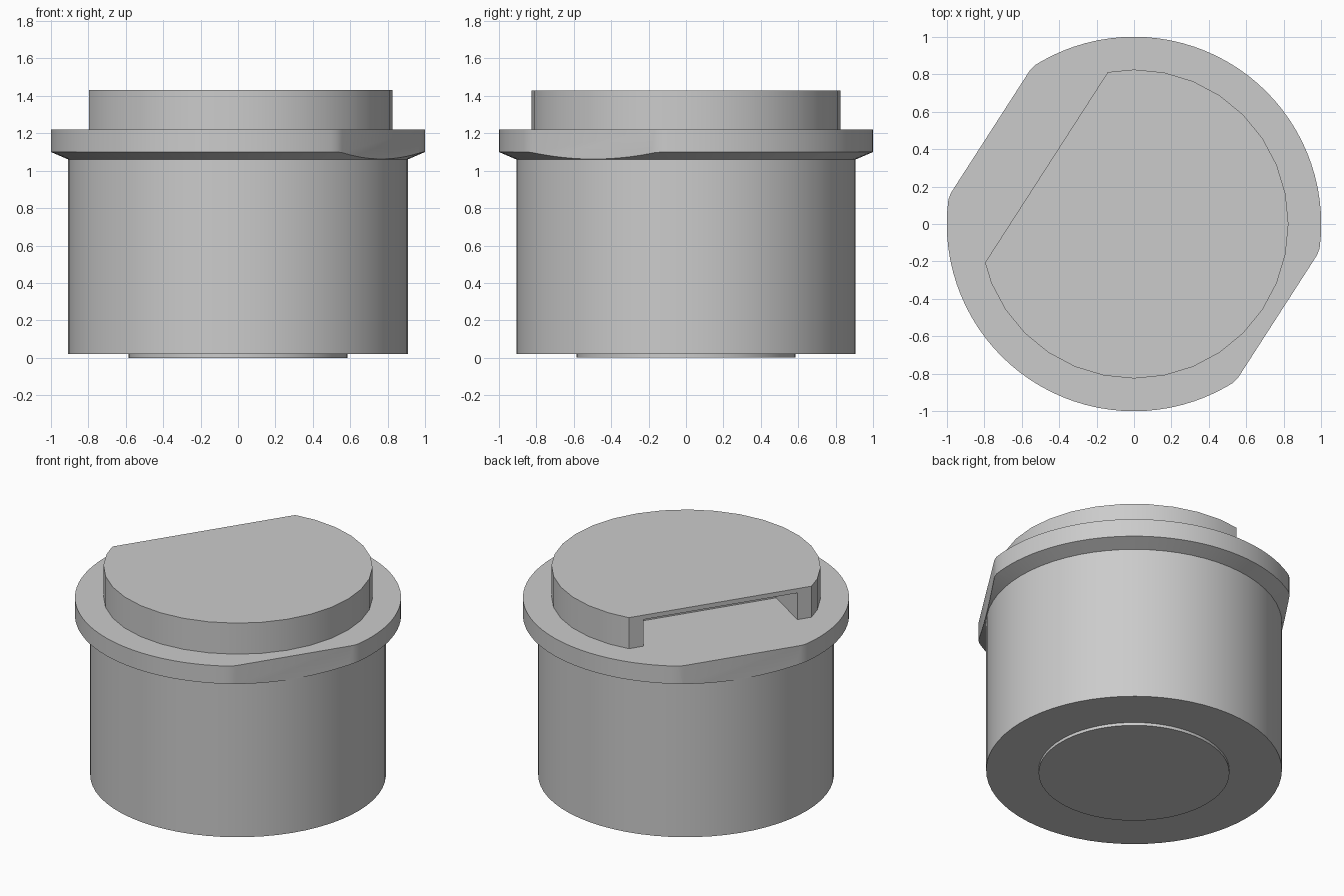
import bpy
import bmesh
from math import cos, sin, pi, radians
from mathutils import Vector, Matrix

if "Cube" in bpy.data.objects:
    bpy.data.objects.remove(bpy.data.objects["Cube"], do_unlink=True)

FLAT_ANGLE = 147.2  # direction the flats and the lid opening face


def direction(degrees):
    a = radians(degrees)
    return Vector((cos(a), sin(a), 0))


def link(bm, name):
    bmesh.ops.recalc_face_normals(bm, faces=bm.faces)
    mesh = bpy.data.meshes.new(name)
    bm.to_mesh(mesh)
    bm.free()
    obj = bpy.data.objects.new(name, mesh)
    bpy.context.collection.objects.link(obj)
    return obj


def lathe(name, profile, segments, cuts=()):
    """Spin (radius, z) points into a closed solid, then slice off flats (angle, distance)."""
    bm = bmesh.new()
    rings = [[bm.verts.new((r * cos(2 * pi * i / segments), r * sin(2 * pi * i / segments), z))
              for i in range(segments)] for r, z in profile]
    for low, high in zip(rings, rings[1:]):
        for i in range(segments):
            j = (i + 1) % segments
            bm.faces.new((low[i], low[j], high[j], high[i]))
    bm.faces.new(rings[0][::-1])
    bm.faces.new(rings[-1])
    for angle, distance in cuts:
        n = direction(angle)
        bmesh.ops.bisect_plane(bm, geom=bm.verts[:] + bm.edges[:] + bm.faces[:],
                               plane_co=n * distance, plane_no=n, clear_outer=True)
        bmesh.ops.holes_fill(bm, edges=[e for e in bm.edges if e.is_boundary], sides=0)
    return link(bm, name)


def smooth(obj):
    bpy.ops.object.select_all(action='DESELECT')
    obj.select_set(True)
    bpy.context.view_layer.objects.active = obj
    bpy.ops.object.shade_smooth_by_angle(angle=radians(20))


# Main cylinder and the raised disc underneath it
base_disc = lathe("base_disc", [(0.585, 0), (0.585, 0.04)], 64)
body = lathe("body", [(0.907, 0.02), (0.907, 1.08)], 64)

# Flange with a sloped underside, two opposite flats and eased corners
flats = []
for side in (0, 180):
    flats.append((FLAT_ANGLE + side, 0.912))
    flats += [(FLAT_ANGLE + side + turn, 0.973) for turn in (-12, 12)]
flange = lathe("flange", [(0.907, 1.06), (1, 1.1), (1, 1.22)], 96, flats)

# Raised lid sliced along a chord
lid = lathe("lid", [(0.825, 1.21), (0.825, 1.43)], 32, [(FLAT_ANGLE, 0.557)])

# Finger slot under the lid, square to the chord
bm = bmesh.new()
bmesh.ops.create_cube(bm, size=1)
bmesh.ops.transform(bm, verts=bm.verts, matrix=(
    Matrix.Rotation(radians(FLAT_ANGLE), 4, 'Z')
    @ Matrix.Translation((0.7, 0, 1.25))
    @ Matrix.Diagonal((0.97, 1.02, 0.3, 1))))
slot_cutter = link(bm, "slot_cutter")
slot_cutter.hide_render = True
slot = lid.modifiers.new("slot", 'BOOLEAN')
slot.operation = 'DIFFERENCE'
slot.solver = 'EXACT'
slot.object = slot_cutter
bpy.context.view_layer.objects.active = lid
bpy.ops.object.modifier_apply(modifier=slot.name)
bpy.data.objects.remove(slot_cutter, do_unlink=True)

for part in (base_disc, body, flange, lid):
    smooth(part)
